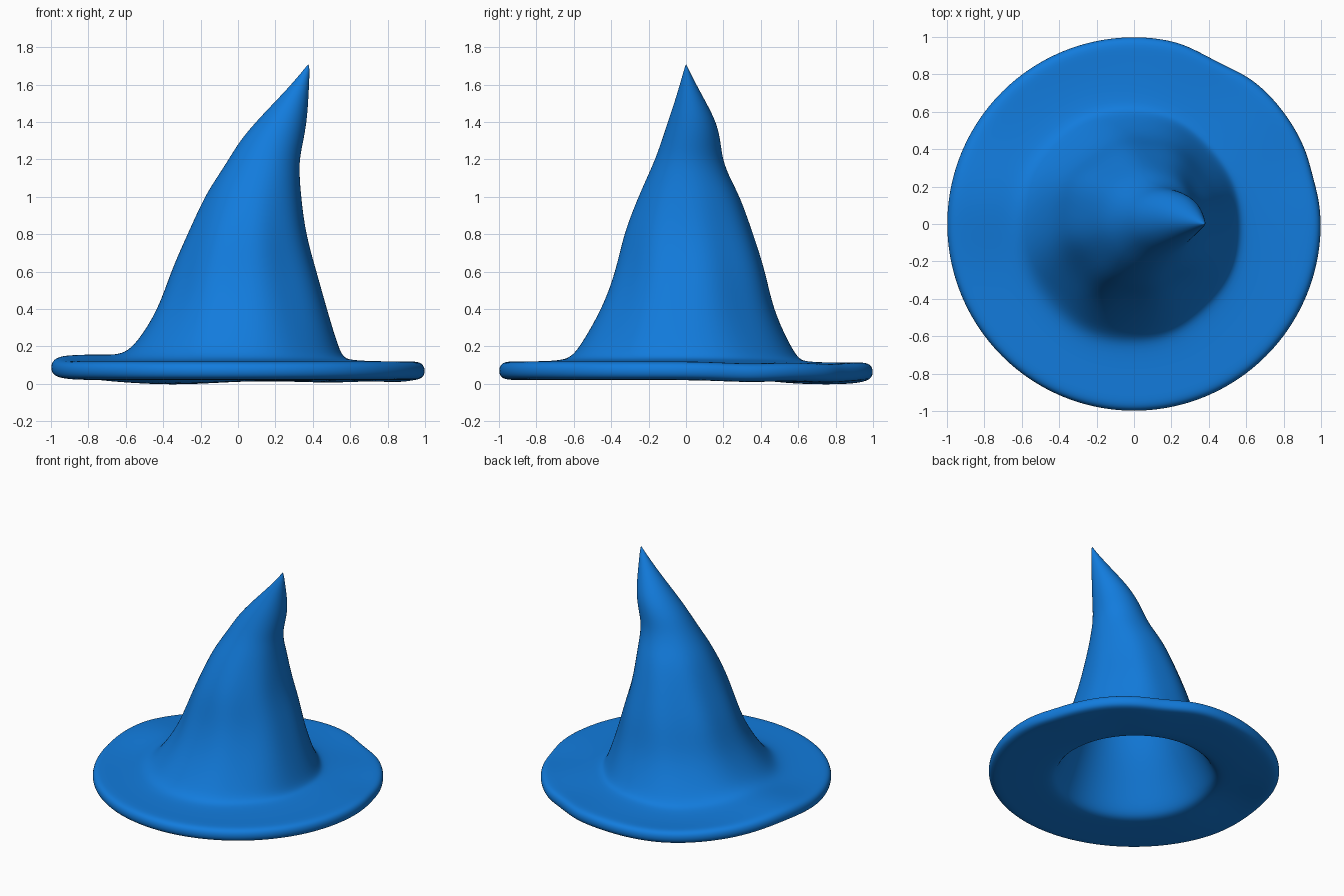
import bpy, bmesh, math

if "Cube" in bpy.data.objects:
    bpy.data.objects.remove(bpy.data.objects["Cube"])

SEG = 48

# Felt colour
felt = bpy.data.materials.new("blue_felt")
felt.diffuse_color = (0.006, 0.2, 0.72, 1)
felt.use_nodes = True
felt.node_tree.nodes["Principled BSDF"].inputs["Base Color"].default_value = felt.diffuse_color

# Crown rings: height, left, right, front, back
crown = [
    (0.125, -0.68, 0.60, -0.67, 0.64),
    (0.145, -0.61, 0.56, -0.61, 0.60),
    (0.22, -0.54, 0.53, -0.555, 0.55),
    (0.40, -0.425, 0.475, -0.45, 0.465),
    (0.60, -0.36, 0.42, -0.375, 0.425),
    (0.80, -0.27, 0.362, -0.335, 0.36),
    (1.00, -0.18, 0.338, -0.255, 0.29),
    (1.10, -0.115, 0.33, -0.21, 0.235),
    (1.20, -0.05, 0.328, -0.165, 0.195),
    (1.30, 0.01, 0.35, -0.13, 0.185),
    (1.40, 0.095, 0.367, -0.097, 0.162),
    (1.50, 0.19, 0.375, -0.063, 0.11),
    (1.60, 0.285, 0.38, -0.033, 0.055),
    (1.68, 0.352, 0.383, -0.01, 0.014),
]
# Brim section from crown foot, over the rim and under: radius, height
brim = [(0.78, 0.12), (0.90, 0.12), (0.965, 0.12), (0.995, 0.103), (1.004, 0.07),
        (0.995, 0.037), (0.965, 0.022), (0.90, 0.02), (0.78, 0.02), (0.66, 0.02)]
# Hollow lining, from the opening upward
lining = [(0.025, -0.58, 0.54, -0.58, 0.56), (0.07, -0.535, 0.515, -0.54, 0.53),
          (0.20, -0.465, 0.465, -0.475, 0.475), (0.40, -0.35, 0.40, -0.37, 0.385),
          (0.60, -0.28, 0.34, -0.295, 0.34), (0.80, -0.19, 0.28, -0.25, 0.27),
          (1.00, -0.09, 0.25, -0.165, 0.20), (1.20, 0.05, 0.24, -0.08, 0.11),
          (1.30, 0.13, 0.25, -0.04, 0.07)]


def bump(x, y, cx, cy, width):
    return math.exp(-((x - cx) ** 2 + (y - cy) ** 2) / width ** 2)


def warp(x, y):
    """Gentle lift and sag of the felt brim."""
    return (0.04 * bump(x, y, -0.80, 0.15, 0.27) - 0.024 * bump(x, y, -0.35, 0.75, 0.35)
            - 0.014 * bump(x, y, 0.50, 0.75, 0.28) - 0.012 * bump(x, y, 0.88, 0.35, 0.2))


def oval_ring(bm, row, folds):
    z, left, right, front, back = row
    cx, rx = (left + right) / 2, (right - left) / 2
    cy = (front + back) / 2
    ry = (back - front) / 2
    ring = []
    for i in range(SEG):
        a = math.tau * i / SEG
        # Soft vertical folds, strongest at mid height on the back
        amount = folds * max(0, 1 - abs(z - 0.55) / 0.6)
        side = math.sin(a) * math.cos(a)
        k = 1 + amount * 0.07 * side * math.sin(6 * a + 2 * z)
        x, y = cx + rx * math.cos(a) * k, cy + ry * math.sin(a) * k
        ring.append(bm.verts.new((x, y, z + (warp(x, y) if z < 0.15 else 0))))
    return ring


def brim_ring(bm, r, z):
    ring = []
    for i in range(SEG):
        a = math.tau * i / SEG
        # Uneven outer edge on the back right
        wave = -0.03 * math.exp(-((a - 1.10) / 0.13) ** 2) - 0.012 * math.exp(-((a - 0.25) / 0.1) ** 2)
        k = r * (1 + wave * max(0, (r - 0.7) / 0.3))
        x, y = k * math.cos(a), k * math.sin(a)
        ring.append(bm.verts.new((x, y, z + warp(x, y))))
    return ring


def bridge(bm, lower, upper):
    for i in range(SEG):
        j = (i + 1) % SEG
        bm.faces.new((lower[i], lower[j], upper[j], upper[i]))


# One continuous skin: lining, underside, rim, brim top, crown
bm = bmesh.new()
rings = [oval_ring(bm, row, 0) for row in reversed(lining)]
rings += [brim_ring(bm, r, z) for r, z in reversed(brim)]
rings += [oval_ring(bm, row, 1) for row in crown]
for lower, upper in zip(rings, rings[1:]):
    bridge(bm, lower, upper)


# Close the crown tip and the lining peak
def cap(ring, point):
    tip = bm.verts.new(point)
    for i in range(SEG):
        bm.faces.new((ring[i], ring[(i + 1) % SEG], tip))


cap(rings[-1], (0.377, 0, 1.712))
cap(rings[0], (0.21, 0.01, 1.36))
bmesh.ops.recalc_face_normals(bm, faces=bm.faces)
for f in bm.faces:
    f.smooth = True

mesh = bpy.data.meshes.new("pointed_hat")
bm.to_mesh(mesh)
bm.free()
mesh.materials.append(felt)
hat = bpy.data.objects.new("pointed_hat", mesh)
bpy.context.collection.objects.link(hat)
sub = hat.modifiers.new("smooth_felt", 'SUBSURF')
sub.levels = sub.render_levels = 2
